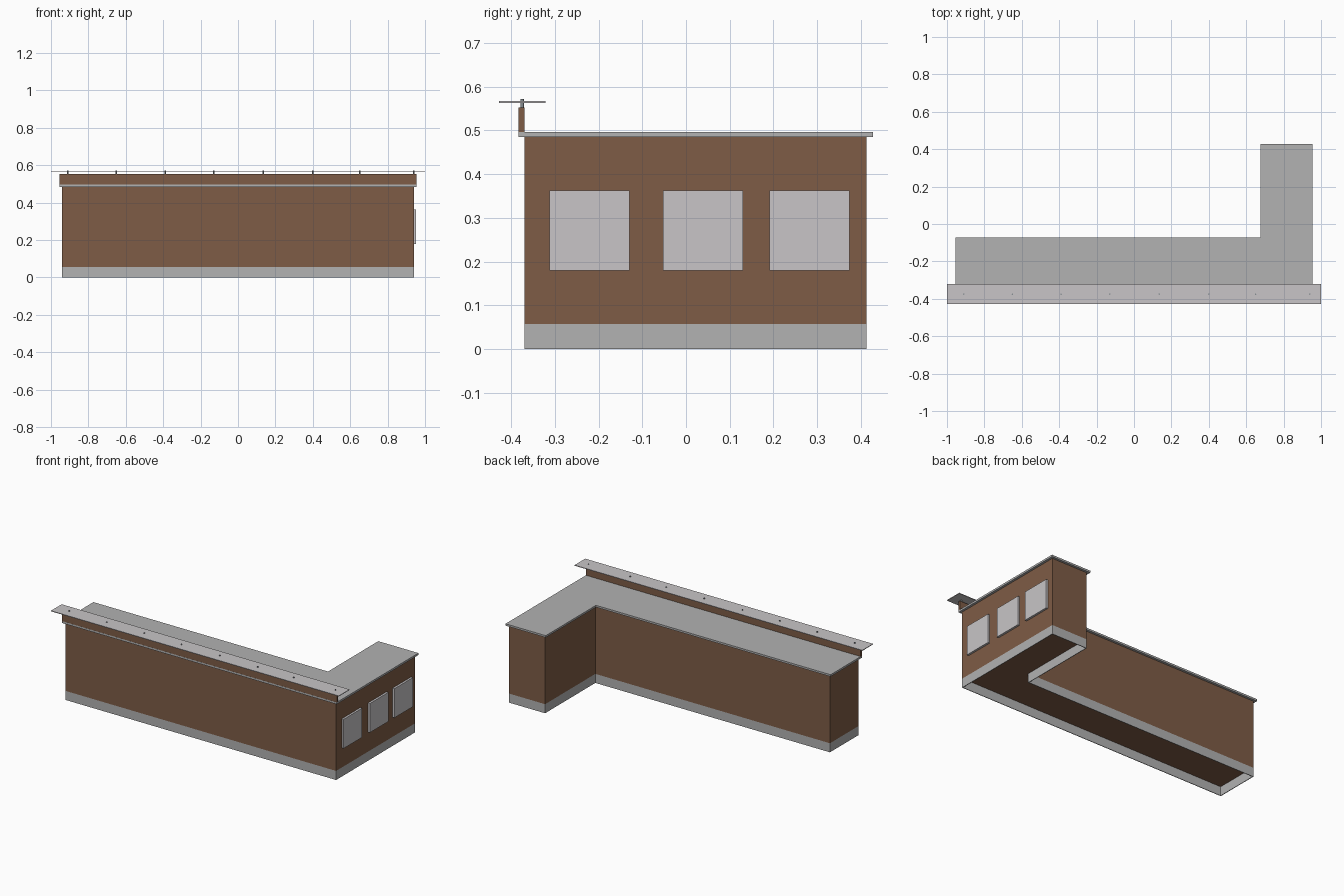
import bpy, bmesh

if "Cube" in bpy.data.objects:
    bpy.data.objects.remove(bpy.data.objects["Cube"])


def material(name, rgb):
    m = bpy.data.materials.new(name)
    m.diffuse_color = (*rgb, 1)
    m.use_nodes = True
    m.node_tree.nodes["Principled BSDF"].inputs["Base Color"].default_value = m.diffuse_color
    return m


BROWN = material("brown panel", (0.209, 0.107, 0.061))
GREY = material("grey stone", (0.445, 0.445, 0.445))
PALE = material("pale glass", (0.578, 0.558, 0.571))
STEEL = material("steel", (0.25, 0.28, 0.30))


def finish(name, bm, mat):
    bmesh.ops.recalc_face_normals(bm, faces=bm.faces)
    me = bpy.data.meshes.new(name)
    bm.to_mesh(me)
    bm.free()
    me.materials.append(mat)
    ob = bpy.data.objects.new(name, me)
    bpy.context.collection.objects.link(ob)
    return ob


def l_outline(off):
    """L-shaped plan of the counter, grown outward by off."""
    x0, x1, xi = -0.94 - off, 0.94 + off, 0.69 - off
    y0, y1, yi = -0.369 - off, 0.413 + off, -0.086 + off
    return [(x0, y0), (x1, y0), (x1, y1), (xi, y1), (xi, yi), (x0, yi)]


def l_slab(name, off, z0, z1, mat):
    bm = bmesh.new()
    f = bm.faces.new([bm.verts.new((x, y, z0)) for x, y in l_outline(off)])
    ext = bmesh.ops.extrude_face_region(bm, geom=[f], use_keep_orig=True)
    vs = [g for g in ext["geom"] if isinstance(g, bmesh.types.BMVert)]
    bmesh.ops.translate(bm, verts=vs, vec=(0, 0, z1 - z0))
    return finish(name, bm, mat)


def l_ring(name, off, thick, z0, z1, mat):
    """Hollow wall following the L plan, open above and below."""
    bm = bmesh.new()
    loops = [[bm.verts.new((x, y, z)) for x, y in l_outline(o)]
             for o, z in ((off, z0), (off, z1), (off - thick, z1), (off - thick, z0))]
    for k in range(4):
        a, b = loops[k], loops[(k + 1) % 4]
        for i in range(6):
            j = (i + 1) % 6
            bm.faces.new((a[i], a[j], b[j], b[i]))
    return finish(name, bm, mat)


def box(name, x, y, z, mat):
    bm = bmesh.new()
    bmesh.ops.create_cube(bm, size=1)
    for v in bm.verts:
        v.co = [r[0] if c < 0 else r[1] for c, r in zip(v.co, (x, y, z))]
    return finish(name, bm, mat)


# Counter: hollow plinth, body and overhanging worktop
l_ring("plinth", 0, 0.004, 0, 0.057, GREY)
l_slab("counter_body", 0, 0.057, 0.485, BROWN)
l_slab("worktop", 0.0145, 0.485, 0.497, GREY)

# Raised front upstand and glass shelf above it
box("upstand", (-0.955, 0.955), (-0.383, -0.370), (0.497, 0.553), BROWN)
box("glass_shelf", (-1, 1), (-0.428, -0.322), (0.563, 0.567), PALE)

# Shelf pins passing through the glass
for i, x in enumerate((-0.91, -0.65, -0.39, -0.13, 0.135, 0.40, 0.65, 0.94)):
    bm = bmesh.new()
    bmesh.ops.create_cone(bm, cap_ends=True, segments=12, radius1=0.004,
                          radius2=0.004, depth=0.02)
    bmesh.ops.translate(bm, verts=bm.verts, vec=(x, -0.375, 0.562))
    finish(f"shelf_pin_{i + 1}", bm, STEEL)

# Three square panels on the right end
for i, y in enumerate((-0.221, 0.039, 0.283)):
    box(f"side_panel_{i + 1}", (0.94, 0.953), (y - 0.0915, y + 0.0915),
        (0.18, 0.363), PALE)
